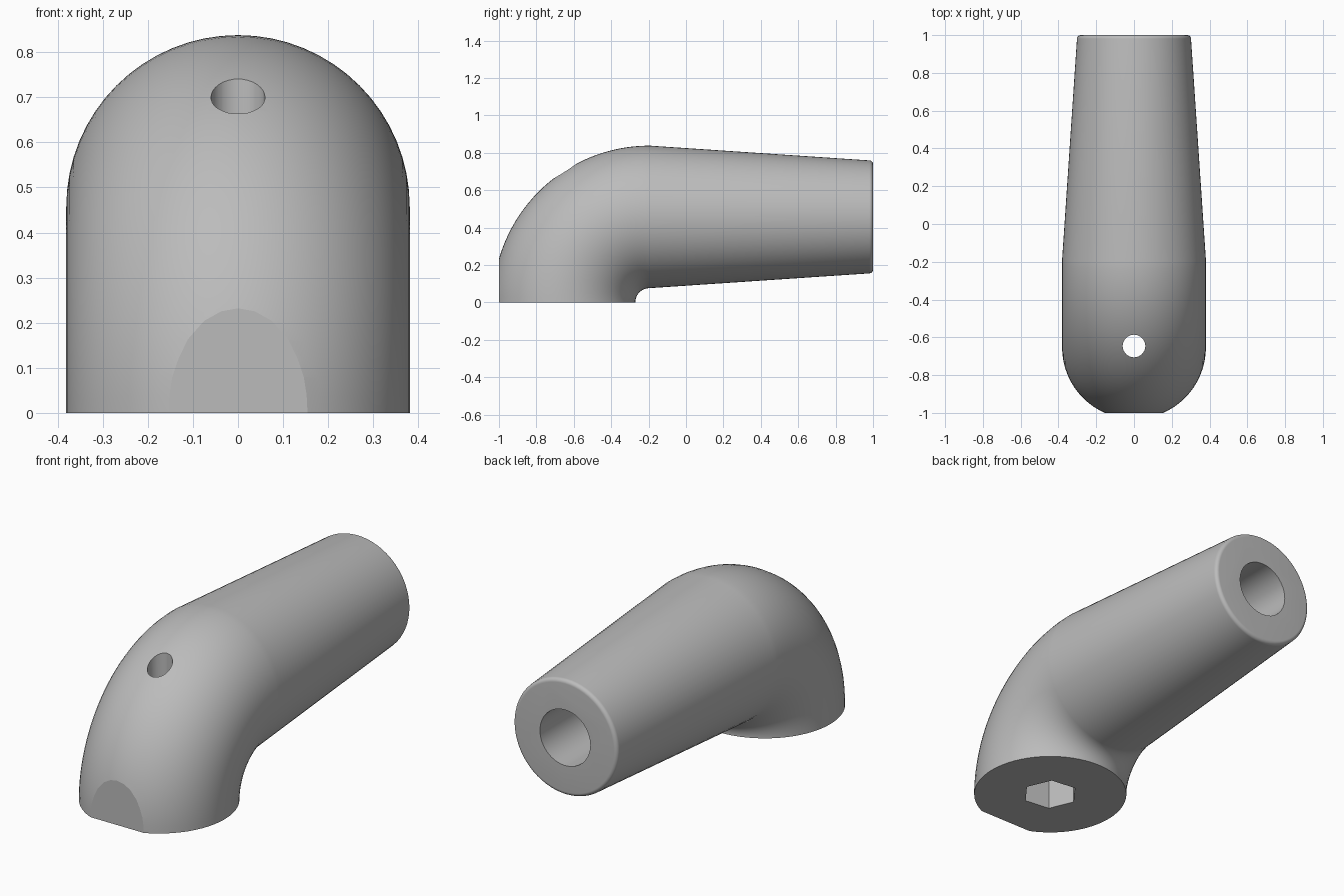
import bpy, bmesh
from math import sin, cos, pi, radians
from mathutils import Vector

cube = bpy.data.objects.get("Cube")
if cube:
    bpy.data.objects.remove(cube, do_unlink=True)

SIDES = 64
BEND_Y = -0.195      # bend axis position, at z = 0
BEND_R = 0.457       # centreline radius, also the tube axis height
BODY_R = 0.381
END_R = 0.302
FILLET = 0.02
FOOT_Y = BEND_Y - BEND_R

grey = bpy.data.materials.new("plain_grey")
grey.use_nodes = True
colour = (0.5, 0.5, 0.5, 1)
grey.diffuse_color = colour
grey.node_tree.nodes["Principled BSDF"].inputs["Base Color"].default_value = colour

bm = bmesh.new()


def ring(centre, outward, radius):
    """Circle spanned by the x axis and the outward direction."""
    verts = []
    for i in range(SIDES):
        a = 2 * pi * i / SIDES
        verts.append(bm.verts.new(centre + radius * (Vector((cos(a), 0, 0)) + outward * sin(a))))
    return verts


# Quarter-turn bend from the foot up to the tube
rings = []
STEPS = 32
for i in range(STEPS + 1):
    a = pi / 2 * i / STEPS
    out = Vector((0, -cos(a), sin(a)))
    rings.append(ring(Vector((0, BEND_Y, 0)) + out * BEND_R, out, BODY_R))

# Tapered tube with a rounded end
up = Vector((0, 0, 1))
for i in range(9):
    a = pi / 2 * i / 8
    y = 1 - FILLET + FILLET * sin(a)
    rings.append(ring(Vector((0, y, BEND_R)), up, END_R - FILLET + FILLET * cos(a)))

for lower, upper in zip(rings, rings[1:]):
    for i in range(SIDES):
        j = (i + 1) % SIDES
        bm.faces.new((lower[i], lower[j], upper[j], upper[i]))
bm.faces.new(rings[0])
bm.faces.new(rings[-1])

# Flat cut at the front of the foot
cut = bmesh.ops.bisect_plane(bm, geom=bm.verts[:] + bm.edges[:] + bm.faces[:], dist=1e-5,
                             plane_co=(0, -1, 0), plane_no=(0, -1, 0), clear_outer=True)
bmesh.ops.holes_fill(bm, edges=[e for e in bm.edges if e.is_boundary], sides=0)
bmesh.ops.recalc_face_normals(bm, faces=bm.faces[:])

mesh = bpy.data.meshes.new("elbow_body")
bm.to_mesh(mesh)
bm.free()
body = bpy.data.objects.new("elbow_body", mesh)
bpy.context.collection.objects.link(body)
mesh.materials.append(grey)


def drill(name, sides, radius, depth, location, rotation):
    """Subtract a prism from the body."""
    bpy.ops.mesh.primitive_cylinder_add(vertices=sides, radius=radius, depth=depth,
                                        location=location, rotation=rotation)
    cutter = bpy.context.object
    cutter.name = name
    cutter.hide_render = True
    cutter.data.materials.append(grey)
    mod = body.modifiers.new(name, "BOOLEAN")
    mod.operation = "DIFFERENCE"
    mod.solver = "EXACT"
    mod.object = cutter
    bpy.context.view_layer.objects.active = body
    bpy.ops.object.modifier_apply(modifier=mod.name)
    bpy.data.objects.remove(cutter, do_unlink=True)


# Bolt hole, hexagonal nut pocket and bore in the tube end
drill("bolt_hole", 32, 0.06, 2, (0, FOOT_Y + 0.006, 0.5), (0, 0, 0))
drill("nut_pocket", 6, 0.139, 0.6, (0, FOOT_Y, 0), (0, 0, radians(23)))
drill("tube_bore", 32, 0.146, 2, (0, 1, BEND_R), (pi / 2, 0, 0))

# Smooth shading with crisp rims
bpy.ops.object.select_all(action="DESELECT")
body.select_set(True)
bpy.context.view_layer.objects.active = body
bpy.ops.object.shade_smooth_by_angle(angle=radians(14))
